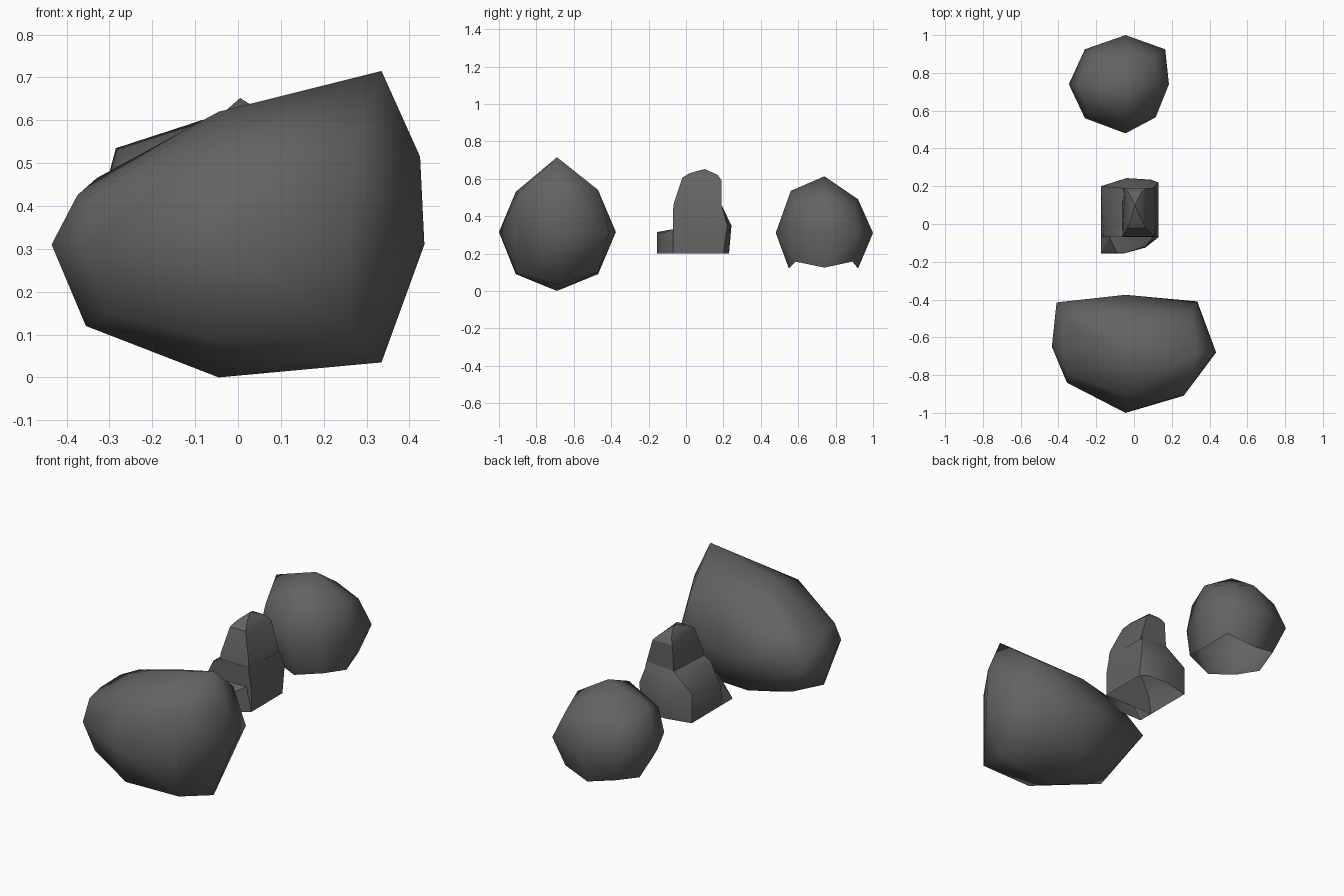
import bpy, bmesh, math

stone = bpy.data.materials.new("dark_stone")
stone.diffuse_color = (.125, .125, .125, 1)


def rock(name, pts, angle, open_below=None):
    """Faceted boulder: convex skin over a few corner points.
    Faces lying entirely below the given height are left open."""
    bm = bmesh.new()
    for p in pts:
        bm.verts.new(p)
    bmesh.ops.convex_hull(bm, input=bm.verts)
    loose = [v for v in bm.verts if not v.link_faces]
    bmesh.ops.delete(bm, geom=loose, context='VERTS')
    bmesh.ops.dissolve_limit(bm, angle_limit=0.02, verts=bm.verts, edges=bm.edges)
    bmesh.ops.recalc_face_normals(bm, faces=bm.faces)
    if open_below is not None:
        under = [f for f in bm.faces if max(v.co.z for v in f.verts) < open_below]
        bmesh.ops.delete(bm, geom=under, context='FACES')
    me = bpy.data.meshes.new(name)
    bm.to_mesh(me)
    bm.free()
    me.materials.append(stone)
    ob = bpy.data.objects.new(name, me)
    bpy.context.collection.objects.link(ob)
    bpy.ops.object.select_all(action='DESELECT')
    ob.select_set(True)
    bpy.context.view_layer.objects.active = ob
    bpy.ops.object.shade_smooth_by_angle(angle=angle)
    return ob


# Large front boulder: narrow left end, middle ring, tall right end
middle = [(-1.0, .315), (-.375, .315), (-.69, .62), (-.69, 0),
          (-.91, .53), (-.47, .54), (-.91, .09), (-.47, .09)]
front = [(-.045, y, z) for y, z in middle]
front += [(-.435, -.65, .31), (-.375, -.66, .425), (-.355, -.69, .12),
          (-.41, -.415, .31), (-.355, -.84, .31), (-.35, -.79, .42),
          (-.33, -.55, .465), (-.275, -.46, .475),
          (-.31, -.80, .15), (-.31, -.48, .15)]
front += [(.435, -.68, .31), (.425, -.68, .515), (.335, -.69, .715),
          (.335, -.69, .035), (.335, -.41, .31), (.26, -.91, .31),
          (.30, -.47, .54), (.27, -.90, .52), (.25, -.47, .1), (.27, -.90, .09)]
rock("front_boulder", front, math.pi)

# Round back boulder: equator, upper ring, crown; open zigzag rim underneath
back = [(-.045, 1.0, .31), (-.26, .925, .31), (-.345, .74, .31), (-.26, .56, .31),
        (-.045, .48, .31), (.115, .565, .31), (.185, .74, .31), (.165, .925, .31)]
back += [(-.045, .56, .535), (-.045, .92, .49), (-.285, .74, .535), (.14, .74, .5),
         (-.235, .575, .45), (-.21, .89, .45), (.10, .59, .46), (.11, .89, .45),
         (-.045, .74, .613)]
rim = [(-.045, .55, .12), (.14, .74, .125), (-.045, .92, .12), (-.235, .74, .125)]
corners = [(x, y, .157) for x in (-.2, .11) for y in (.585, .89)]
rock("back_boulder", back + rim + corners, math.pi, open_below=.2)

# Middle stone: wide foot with a sloping shelf on the left
foot = [(x, y, .2) for x in (-.175, .13) for y in (-.07, .2)]
foot += [(-.04, .23, .2), (.09, .23, .2), (-.04, .243, .35), (.09, .235, .33),
         (-.16, -.07, .30), (-.175, .2, .36), (.13, -.07, .33), (.13, .22, .35),
         (-.10, -.07, .42), (-.06, -.07, .44), (-.06, .19, .45), (.1, .19, .46),
         (.11, -.07, .44)]
rock("middle_foot", foot, .5, open_below=.21)

# Middle stone: upright fin, rounded at both ends of its crest
fin = [(x, y, .43) for x in (-.06, .115) for y in (-.07, .19)]
fin += [(-.06, -.065, .47), (.11, -.065, .47),
        (-.035, -.02, .605), (.06, -.02, .605), (-.05, .19, .59), (.07, .19, .59),
        (-.02, .02, .63), (.04, .02, .63), (-.03, .17, .62), (.04, .17, .62),
        (.005, .1, .652)]
rock("middle_fin", fin, .5, open_below=.44)

# Low lump against the front of the middle stone
lump = [(x, y, .2) for x, y in
        [(-.175, -.155), (-.05, -.155), (.06, -.125), (.13, -.07), (-.175, -.07)]]
lump += [(-.09, -.152, .315), (-.05, -.155, .315), (.06, -.12, .31),
         (-.13, -.07, .33), (.10, -.07, .33)]
# Its base and the side joining the foot stay open
rock("middle_lump", lump, .5, open_below=.21)
